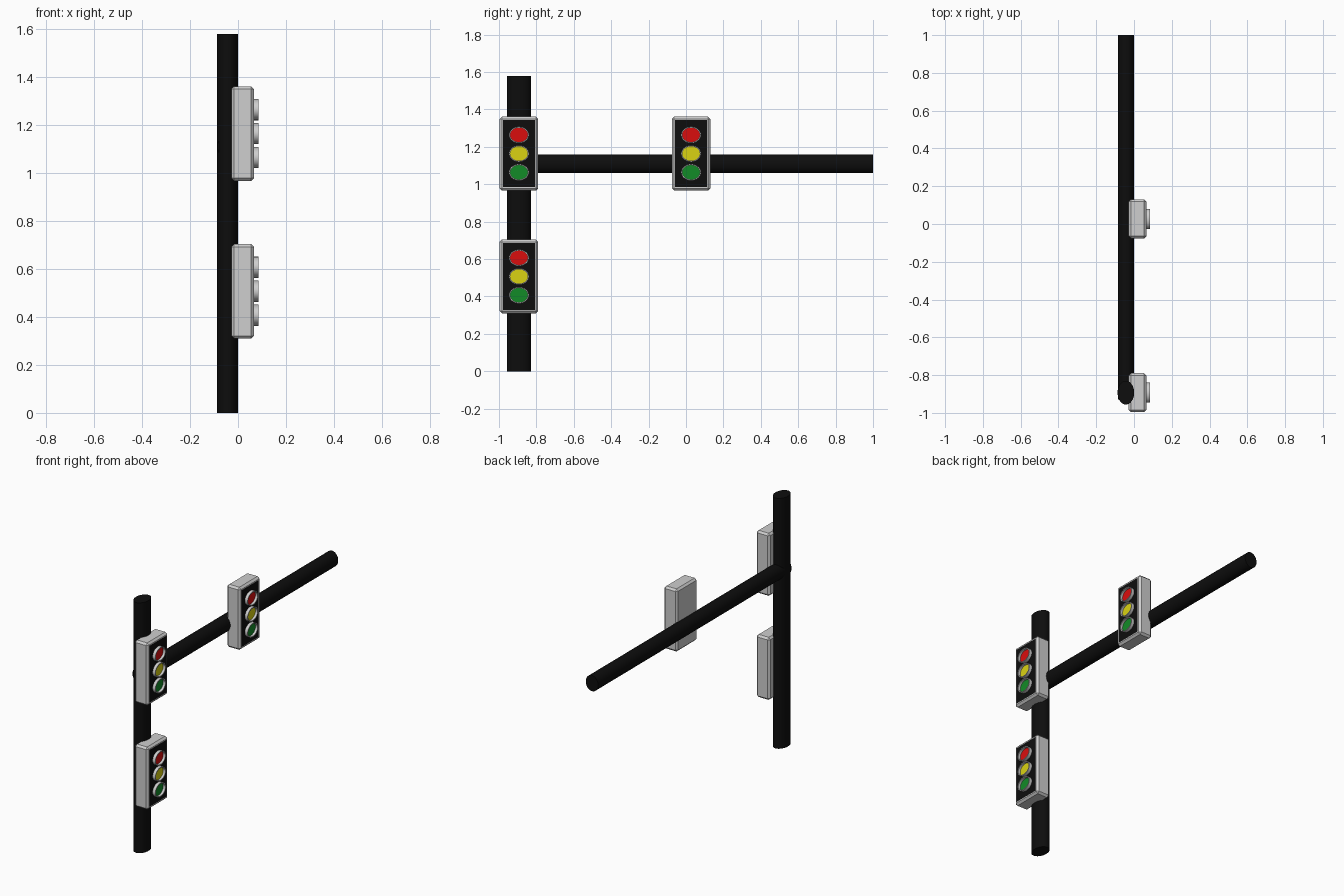
import bpy, bmesh, math
from mathutils import Matrix, Vector

cube = bpy.data.objects.get("Cube")
if cube:
    bpy.data.objects.remove(cube, do_unlink=True)


def material(name, r, g, b):
    m = bpy.data.materials.new(name)
    m.use_nodes = True
    m.diffuse_color = (r, g, b, 1)
    m.node_tree.nodes["Principled BSDF"].inputs["Base Color"].default_value = (r, g, b, 1)
    return m


black = material("black", 0.004, 0.004, 0.004)
grey = material("light grey", 0.62, 0.62, 0.62)
lamp_colours = {
    "red": material("red", 0.7, 0.004, 0.004),
    "yellow": material("yellow", 0.7, 0.65, 0.006),
    "green": material("green", 0.006, 0.26, 0.02),
}


def finish(name, bm, mats, smooth=False):
    bmesh.ops.recalc_face_normals(bm, faces=bm.faces)
    mesh = bpy.data.meshes.new(name)
    bm.to_mesh(mesh)
    bm.free()
    obj = bpy.data.objects.new(name, mesh)
    bpy.context.collection.objects.link(obj)
    for m in mats:
        mesh.materials.append(m)
    if smooth:
        bpy.ops.object.select_all(action='DESELECT')
        obj.select_set(True)
        bpy.context.view_layer.objects.active = obj
        bpy.ops.object.shade_smooth_by_angle(angle=math.radians(35))
    return obj


def tube(name, centre, size, axis, mat):
    """Solid oval cylinder filling a box of the given size along an axis."""
    turn = {"X": Matrix.Rotation(math.pi / 2, 4, 'Y'),
            "Y": Matrix.Rotation(math.pi / 2, 4, 'X'),
            "Z": Matrix.Identity(4)}[axis]
    bm = bmesh.new()
    bmesh.ops.create_cone(bm, cap_ends=True, segments=32, radius1=0.5, radius2=0.5,
                          depth=1, matrix=turn)
    bmesh.ops.scale(bm, vec=size, verts=bm.verts)
    bmesh.ops.translate(bm, vec=centre, verts=bm.verts)
    return finish(name, bm, [mat], smooth=True)


def housing(name, centre, size):
    """Chamfered box with a black panel on its +x face."""
    bm = bmesh.new()
    bmesh.ops.create_cube(bm, size=1)
    bmesh.ops.scale(bm, vec=size, verts=bm.verts)
    bmesh.ops.bevel(bm, geom=bm.edges[:], offset=0.012, segments=1, affect='EDGES')
    front = max(bm.faces, key=lambda f: f.calc_center_median().x)
    bmesh.ops.inset_region(bm, faces=[front], thickness=0.009)
    front.material_index = 1
    bmesh.ops.translate(bm, vec=centre, verts=bm.verts)
    finish(name, bm, [grey, black])


def lamp_ring(name, centre, outer, wall, depth):
    """Oval ring opening towards +x, swept from a rectangular section."""
    bm = bmesh.new()
    ry, rz = outer
    section = [(0, 0), (depth, 0), (depth, wall), (0, wall)]
    n = 32
    loops = []
    for i in range(n):
        a = 2 * math.pi * i / n
        loops.append([bm.verts.new(Vector(centre) + Vector(
            (x, (ry - w) * math.cos(a), (rz - w) * math.sin(a)))) for x, w in section])
    for i in range(n):
        p, q = loops[i], loops[(i + 1) % n]
        for j in range(4):
            k = (j + 1) % 4
            bm.faces.new((p[j], p[k], q[k], q[j]))
    finish(name, bm, [grey], smooth=True)


# Pole and arm
tube("pole", (-0.043, -0.893, 0.79), (0.088, 0.126, 1.58), "Z", black)
tube("arm", (-0.043, 0.035, 1.11), (0.086, 1.93, 0.10), "Y", black)

# Three signal heads with three lamps each
for label, y, z in (("upper", -0.893, 1.164), ("lower", -0.893, 0.507), ("arm", 0.027, 1.164)):
    housing(label + "_housing", (0.019, y, z), (0.094, 0.206, 0.395))
    for i, (colour, mat) in enumerate(lamp_colours.items()):
        lz = z + 0.1 * (1 - i)
        lamp = f"{label}_{colour}"
        lamp_ring(lamp + "_ring", (0.062, y, lz), (0.053, 0.044), 0.006, 0.023)
        tube(lamp + "_lens", (0.066, y, lz), (0.008, 0.096, 0.078), "X", mat)
